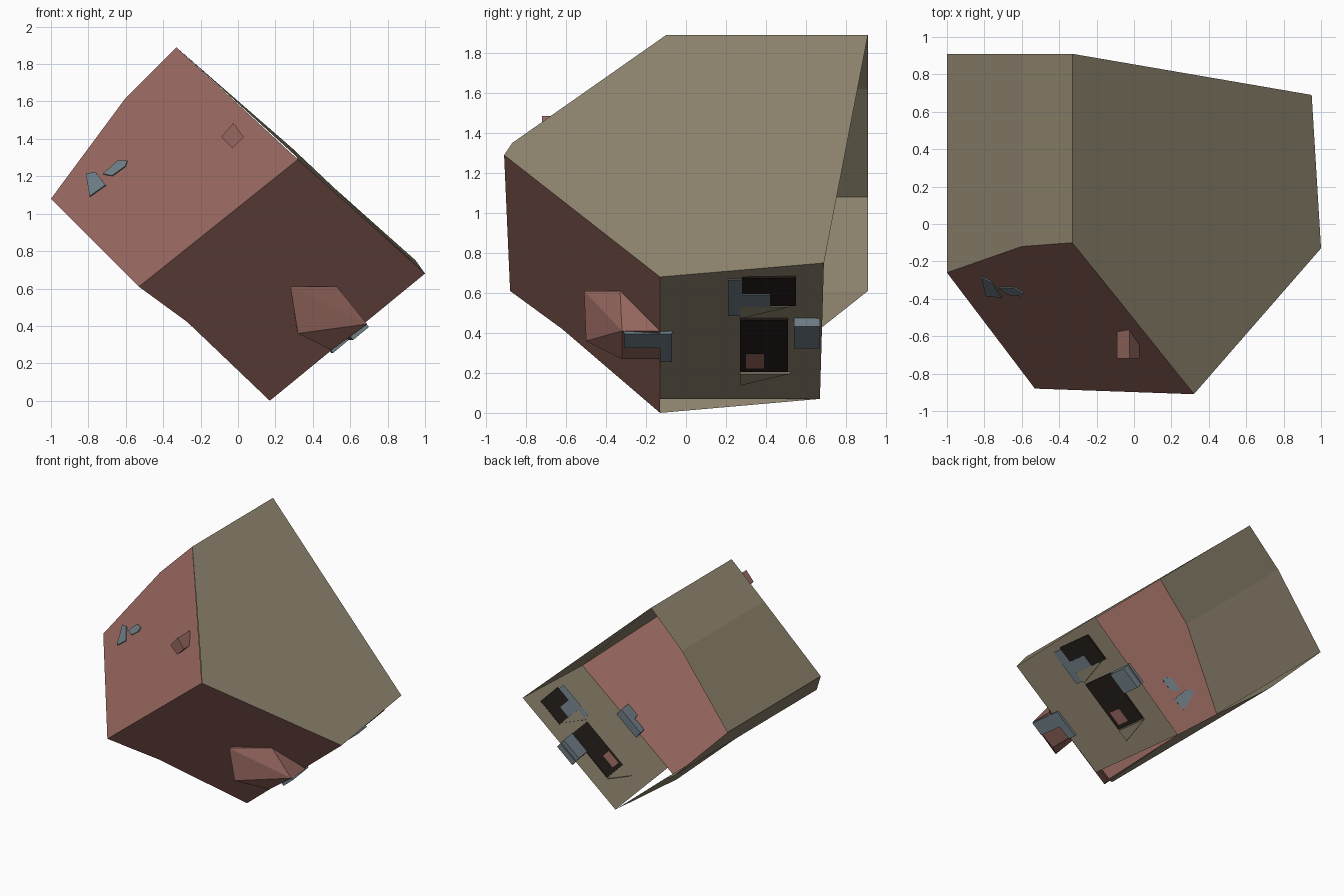
import bpy, bmesh
from mathutils import Vector

if "Cube" in bpy.data.objects:
    bpy.data.objects.remove(bpy.data.objects["Cube"])


def material(name, rgb):
    m = bpy.data.materials.new(name)
    m.diffuse_color = (*rgb, 1)
    m.use_nodes = True
    m.node_tree.nodes["Principled BSDF"].inputs["Base Color"].default_value = m.diffuse_color
    return m


KHAKI = material("khaki board", (0.275, 0.236, 0.160))
RED = material("dusty red", (0.305, 0.135, 0.113))
BLUE = material("blue grey", (0.155, 0.205, 0.235))
DARK = material("dark opening", (0.017, 0.012, 0.010))


def finish(name, bm, mat):
    me = bpy.data.meshes.new(name)
    bm.to_mesh(me)
    bm.free()
    ob = bpy.data.objects.new(name, me)
    bpy.context.collection.objects.link(ob)
    me.materials.append(mat)
    return ob


def sheet(name, polys, mat):
    """Thin open shell made of polygons."""
    bm = bmesh.new()
    for poly in polys:
        bm.faces.new([bm.verts.new(p) for p in poly])
    bmesh.ops.remove_doubles(bm, verts=bm.verts, dist=0.0005)
    return finish(name, bm, mat)


def hull(name, pts, mat):
    """Closed convex solid around points."""
    bm = bmesh.new()
    for p in pts:
        bm.verts.new(p)
    bmesh.ops.convex_hull(bm, input=bm.verts)
    bmesh.ops.recalc_face_normals(bm, faces=bm.faces)
    return finish(name, bm, mat)


# Main corners of the tilted open shell
ridge_f, ridge_b = (-0.33, -0.10, 1.89), (-0.33, 0.91, 1.89)
step_f, step_b = (-0.60, -0.12, 1.62), (-0.60, 0.91, 1.62)
left_f, left_b = (-1.0, -0.26, 1.08), (-1.0, 0.91, 1.08)
low_f, low_b = (-0.53, -0.88, 0.61), (-0.53, 0.91, 0.61)
bend_f, bend_b = (-0.27, -0.62, 0.42), (-0.27, 0.67, 0.42)
foot_f, foot_b = (0.17, -0.13, 0.0), (0.15, 0.67, 0.07)
peak = (0.32, -0.91, 1.29)
right_f, right_b = (1.0, -0.13, 0.68), (0.95, 0.69, 0.75)

sheet("roof_panel", [[ridge_f, (0.29, -0.87, 1.35), peak, right_f, right_b, ridge_b]], KHAKI)
sheet("end_panels", [[ridge_b, step_b, step_f, ridge_f],
                     [step_b, left_b, left_f, step_f]], KHAKI)
sheet("side_panels", [[left_f, left_b, low_b, low_f],
                      [low_f, low_b, bend_b, bend_f],
                      [bend_f, bend_b, foot_b, foot_f]], KHAKI)
sheet("window_wall", [[(0.25, -0.13, 0.07), foot_b, right_b, right_f]], KHAKI)
sheet("upper_red_wall", [[ridge_f, step_f, left_f, low_f, peak]], RED)
sheet("lower_red_wall", [[peak, low_f, bend_f, foot_f, right_f]], RED)

# Dormer on the lower red wall
hull("dormer", [(0.28, -0.51, 0.61), (0.53, -0.33, 0.61), (0.69, -0.32, 0.41),
                (0.50, -0.32, 0.27), (0.32, -0.50, 0.36), (0.28, -0.47, 0.61),
                (0.69, -0.13, 0.41), (0.50, -0.13, 0.27), (0.31, -0.32, 0.40)], RED)

# Diamond peg on the upper red wall
diamond = [(-0.025, 1.485), (-0.09, 1.41), (-0.03, 1.35), (0.03, 1.41)]
hull("peg", [(x, y, z) for x, z in diamond for y in (-0.72, -0.56)], RED)

# Blue plates lying on the upper red wall
n = Vector((-0.436, -0.719, 0.513)).normalized()


def wall_plate(name, xz, depth=0.008):
    pts = []
    for x, z in xz:
        y = -0.26 + (-0.436 * (x + 1) + 0.513 * (z - 1.08)) / 0.719
        p = Vector((x, y, z))
        pts += [p + n * depth, p - n * depth]
    hull(name, pts, BLUE)


wall_plate("blue_plate_left", [(-0.81, 1.21), (-0.76, 1.22), (-0.705, 1.15), (-0.79, 1.09)])
wall_plate("blue_plate_right", [(-0.72, 1.21), (-0.64, 1.28), (-0.59, 1.28), (-0.60, 1.25), (-0.67, 1.20)])


# Parts set on the window wall: y range, z range, depth range across the wall
U, V, Y = Vector((0.77, 0, 0.64)), Vector((-0.64, 0, 0.77)), Vector((-0.055, 1, 0.065))


def wall_point(y, z, w):
    s = y + 0.13
    return Vector(foot_f) + U * ((z - 0.065 * s) / 0.64) + Y * s + V * w


def wall_box(name, ys, zs, ws, mat):
    hull(name, [wall_point(y, z, w) for y in ys for z in zs for w in ws], mat)


T = (-0.008, 0.008)
wall_box("upper_opening", (0.28, 0.55), (0.54, 0.68), T, DARK)
wall_box("lower_opening", (0.27, 0.51), (0.21, 0.47), T, DARK)
wall_box("upper_frame_side", (0.21, 0.28), (0.49, 0.67), T, BLUE)
wall_box("upper_frame_sill", (0.28, 0.42), (0.54, 0.60), (-0.012, 0.012), BLUE)
wall_box("lower_red_patch", (0.30, 0.39), (0.23, 0.30), (-0.01, 0.01), RED)

# Pale wedge sills under both openings
for name, z in (("upper_sill", 0.48), ("lower_sill", 0.145)):
    hull(name, [wall_point(y, zz, w) for y, zz in ((0.27, z), (0.27, z + 0.06), (0.52, z + 0.06))
                for w in (-0.012, 0.008)], KHAKI)

# Blue bars that poke through the wall
wall_box("front_bar", (-0.31, -0.07), (0.34, 0.41), (-0.02, 0.06), BLUE)
wall_box("front_bar_foot", (-0.13, -0.07), (0.27, 0.34), (-0.02, 0.06), BLUE)
wall_box("back_bar", (0.54, 0.67), (0.36, 0.47), (-0.05, 0.04), BLUE)
